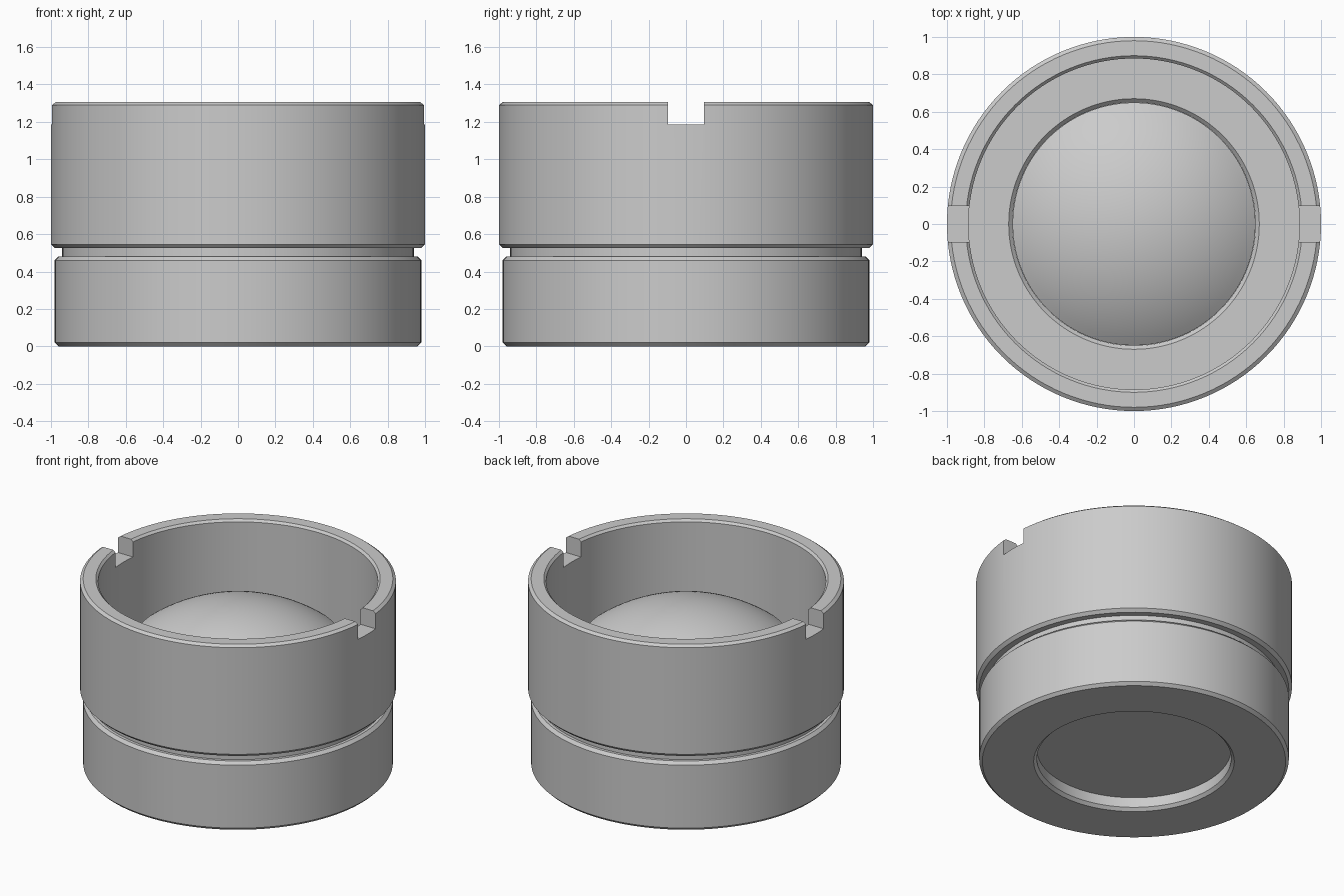
import bpy, bmesh, math
from mathutils import Matrix

cube = bpy.data.objects.get("Cube")
if cube:
    bpy.data.objects.remove(cube, do_unlink=True)

grey = bpy.data.materials.new("plain_grey")
grey.use_nodes = True
colour = (0.6, 0.6, 0.6, 1.0)
grey.diffuse_color = colour
grey.node_tree.nodes["Principled BSDF"].inputs["Base Color"].default_value = colour

SEGMENTS = 128


def add_object(name, bm):
    bmesh.ops.recalc_face_normals(bm, faces=bm.faces)
    mesh = bpy.data.meshes.new(name)
    bm.to_mesh(mesh)
    bm.free()
    mesh.materials.append(grey)
    obj = bpy.data.objects.new(name, mesh)
    bpy.context.collection.objects.link(obj)
    return obj


def lathe(name, profile, closed):
    """Revolve (radius, height) points around the z axis."""
    bm = bmesh.new()
    verts = [bm.verts.new((r, 0, z)) for r, z in profile]
    pairs = list(zip(verts, verts[1:]))
    if closed:
        pairs.append((verts[-1], verts[0]))
    edges = [bm.edges.new(p) for p in pairs]
    bmesh.ops.spin(bm, geom=verts + edges, cent=(0, 0, 0), axis=(0, 0, 1),
                   angle=math.tau, steps=SEGMENTS, use_duplicate=False)
    bmesh.ops.remove_doubles(bm, verts=bm.verts, dist=1e-4)
    return add_object(name, bm)


def select_only(obj):
    bpy.ops.object.select_all(action='DESELECT')
    obj.select_set(True)
    bpy.context.view_layer.objects.active = obj


# Housing: lower body, groove, upper collar, deep bore, shelf and seat
housing = lathe("housing", [
    (0.635, 0.0), (0.96, 0.0), (0.98, 0.02), (0.98, 0.46), (0.96, 0.48),
    (0.94, 0.48), (0.94, 0.525), (0.98, 0.525), (1.0, 0.545), (1.0, 1.29),
    (0.98, 1.305), (0.90, 1.305), (0.885, 1.29), (0.885, 0.55),
    (0.67, 0.55), (0.65, 0.53), (0.65, 0.09), (0.615, 0.09), (0.615, 0.02),
], True)

# Two opposite slots through the collar rim
bm = bmesh.new()
for side in (-1, 1):
    bmesh.ops.create_cube(bm, size=1, matrix=Matrix.Translation((side * 0.96, 0, 1.285))
                          @ Matrix.Diagonal((0.3, 0.195, 0.2, 1)))
cutter = add_object("slot_cutter", bm)
cutter.hide_render = True
cut = housing.modifiers.new("slots", 'BOOLEAN')
cut.operation = 'DIFFERENCE'
cut.solver = 'EXACT'
cut.object = cutter
select_only(housing)
bpy.ops.object.modifier_apply(modifier=cut.name)
bpy.data.objects.remove(cutter, do_unlink=True)

# Lens: flat underside, straight edge and spherical dome
R, EDGE, APEX = 1.07, 0.649, 1.11
dome = []
for i in range(17):
    a = math.asin(EDGE / R) * (1 - i / 16)
    dome.append((R * math.sin(a), APEX - R + R * math.cos(a)))
lens = lathe("lens", [(0, 0.091), (EDGE, 0.091)] + dome, False)

for obj in (housing, lens):
    select_only(obj)
    bpy.ops.object.shade_smooth_by_angle(angle=math.radians(25))
